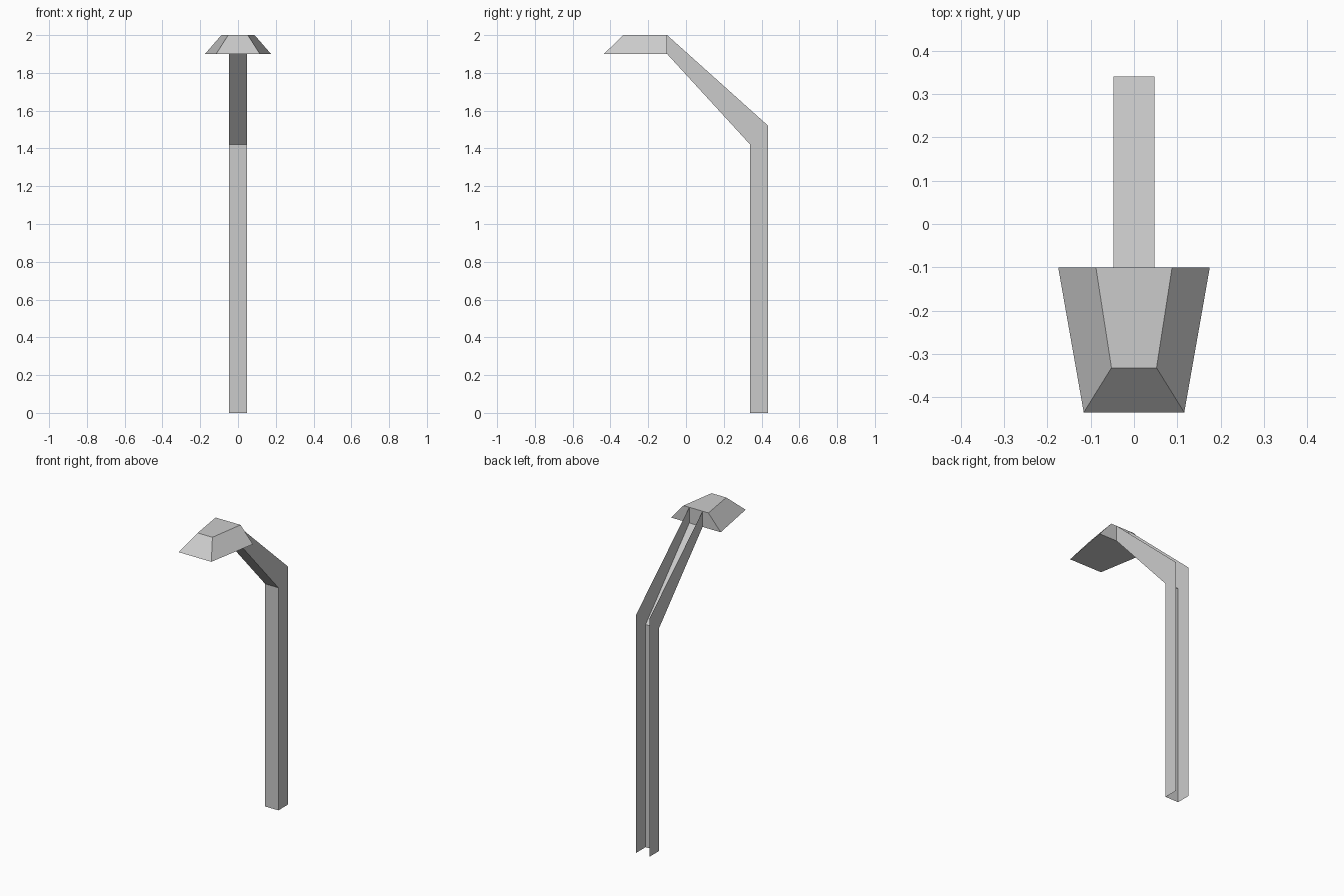
import bpy
import bmesh

if "Cube" in bpy.data.objects:
    bpy.data.objects.remove(bpy.data.objects["Cube"])


def finish(name, bm):
    mesh = bpy.data.meshes.new(name)
    bm.to_mesh(mesh)
    bm.free()
    obj = bpy.data.objects.new(name, mesh)
    bpy.context.collection.objects.link(obj)
    return obj


# Post and arm: a thin open channel swept up the post and along the arm
HALF = 0.047
OUTER = [(0.435, 0.0), (0.435, 1.52), (-0.1, 2.0)]   # open back edge (y, z)
INNER = [(0.34, 0.0), (0.34, 1.42), (-0.1, 1.9)]     # closed front edge (y, z)

bm = bmesh.new()
rows = []
for o, i in zip(OUTER, INNER):
    section = [(-HALF, *o), (-HALF, *i), (HALF, *i), (HALF, *o)]
    rows.append([bm.verts.new(p) for p in section])
for low, high in zip(rows, rows[1:]):
    for k in range(3):
        bm.faces.new((low[k], low[k + 1], high[k + 1], high[k]))
finish("post_and_arm", bm)


# Lamp head: closed tapered hood with a vertical back
def ring(bm, z, y_back, w_back, y_front, w_front):
    points = [(-w_front, y_front), (w_front, y_front),
              (w_back, y_back), (-w_back, y_back)]
    return [bm.verts.new((x, y, z)) for x, y in points]


bm = bmesh.new()
bottom = ring(bm, 1.9, -0.1, 0.175, -0.435, 0.116)
top = ring(bm, 2.0, -0.1, 0.088, -0.332, 0.052)
bm.faces.new(bottom[::-1])
bm.faces.new(top)
for k in range(4):
    n = (k + 1) % 4
    bm.faces.new((bottom[k], bottom[n], top[n], top[k]))
finish("lamp_head", bm)
